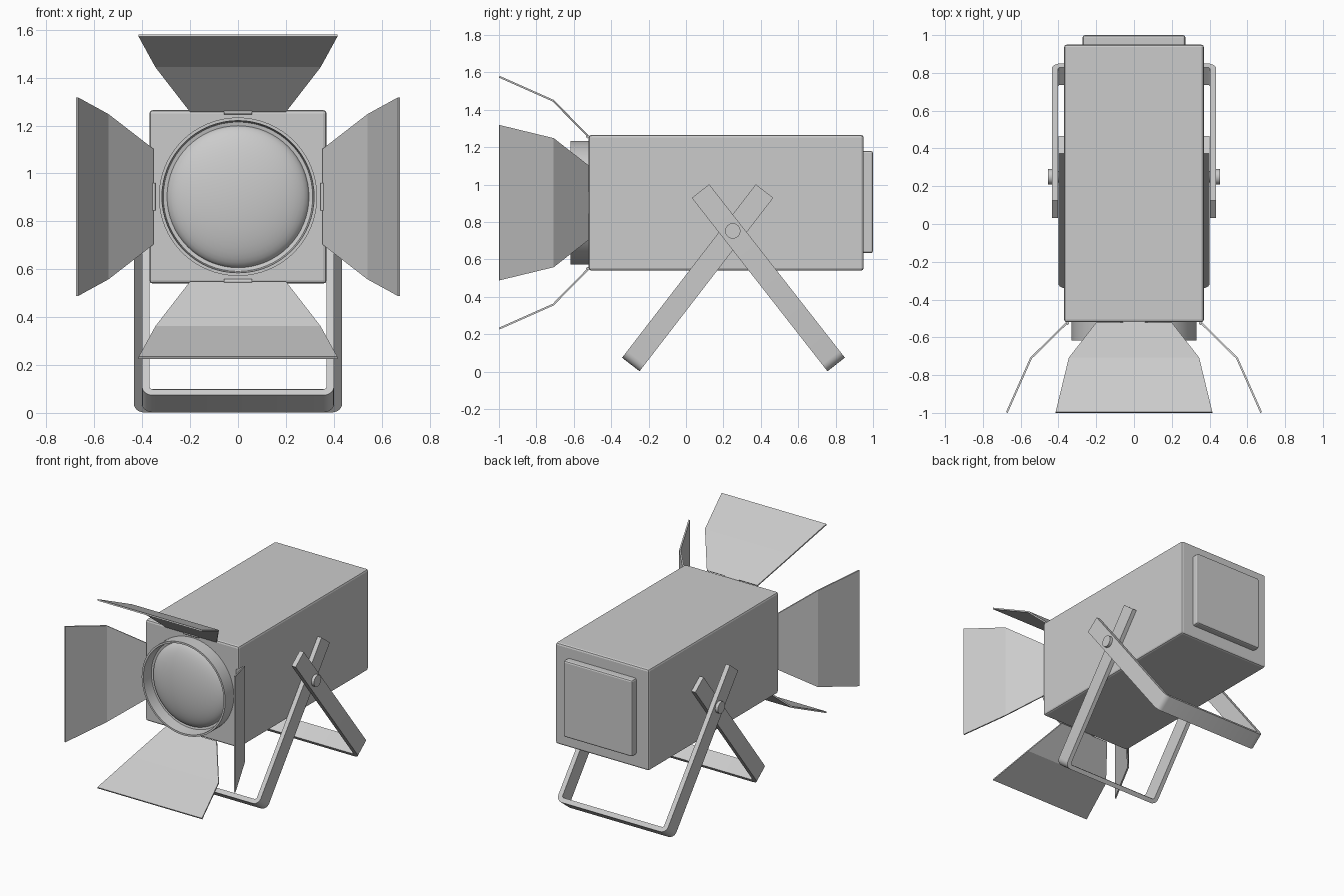
import bpy, bmesh, math
from mathutils import Matrix, Vector

if "Cube" in bpy.data.objects:
    bpy.data.objects.remove(bpy.data.objects["Cube"])

CZ = 0.903  # height of the optical axis


def finish(bm, name, smooth=False):
    bmesh.ops.recalc_face_normals(bm, faces=bm.faces)
    me = bpy.data.meshes.new(name)
    bm.to_mesh(me)
    bm.free()
    ob = bpy.data.objects.new(name, me)
    bpy.context.collection.objects.link(ob)
    if smooth:
        bpy.ops.object.select_all(action='DESELECT')
        ob.select_set(True)
        bpy.context.view_layer.objects.active = ob
        bpy.ops.object.shade_smooth_by_angle(angle=math.radians(35))
    return ob


def box(name, lo, hi, bevel):
    bm = bmesh.new()
    bmesh.ops.create_cube(bm, size=1)
    for v in bm.verts:
        v.co = [lo[i] + (v.co[i] + 0.5) * (hi[i] - lo[i]) for i in range(3)]
    ob = finish(bm, name)
    m = ob.modifiers.new("bevel", 'BEVEL')
    m.width, m.segments = bevel, 2
    return ob


def lathe(name, profile, n=64):
    """Revolve (radius, y) points around the optical axis."""
    bm = bmesh.new()
    vs = [bm.verts.new((r, y, CZ)) for r, y in profile]
    es = [bm.edges.new(p) for p in zip(vs, vs[1:])]
    bmesh.ops.spin(bm, geom=vs + es, cent=(0, 0, CZ), axis=(0, 1, 0),
                   angle=math.tau, steps=n, use_duplicate=False)
    bmesh.ops.remove_doubles(bm, verts=bm.verts, dist=1e-4)
    return finish(bm, name, True)


def rod(name, centre, radius, length, sides, smooth=True, bevel=0):
    """Cylinder along x."""
    bm = bmesh.new()
    bmesh.ops.create_cone(bm, cap_ends=True, segments=sides, radius1=radius, radius2=radius,
                          depth=length, matrix=Matrix.Translation(centre) @ Matrix.Rotation(math.pi / 2, 4, 'Y'))
    return finish(bm, name, smooth)


def spin_about_axis(ob, k):
    t = Matrix.Translation((0, 0, CZ))
    ob.matrix_world = t @ Matrix.Rotation(k * math.pi / 2, 4, 'Y') @ t.inverted()


# Housing and rear cover
box("housing", (-0.37, -0.52, 0.54), (0.37, 0.95, 1.265), 0.014)
box("rear_cover", (-0.272, 0.93, 0.633), (0.272, 1.0, 1.18), 0.012)

# Lens ring and domed lens
lathe("lens_ring", [(0.331, -0.51), (0.331, -0.617), (0.318, -0.617), (0.312, -0.535), (0.29, -0.53)])
lathe("lens", [(0.298 * math.cos(a), -0.525 - 0.085 * math.sin(a))
               for a in [i * math.pi / 24 for i in range(13)]])

# Four folded barn doors with hinge pins
fold = [(0.2, -0.525, 0.357), (0.345, -0.71, 0.545), (0.415, -0.998, 0.673)]
for k, side in enumerate(("top", "right", "bottom", "left")):
    bm = bmesh.new()
    rows = [[bm.verts.new((s * w, y, CZ + r)) for s in (-1, 1)] for w, y, r in fold]
    for a, b in zip(rows, rows[1:]):
        bm.faces.new((a[0], a[1], b[1], b[0]))
    door = finish(bm, side + "_barn_door")
    m = door.modifiers.new("thickness", 'SOLIDIFY')
    m.thickness, m.offset = 0.01, 0
    spin_about_axis(door, k)
    pin = rod(side + "_hinge", (0, -0.525, CZ + 0.353), 0.009, 0.115, 12)
    spin_about_axis(pin, k)


def bracket(name, top, foot, half, thick, width=0.118, radius=0.045):
    """U-shaped flat strap; top and foot are (y, z) ends of its arm centre line."""
    up = Vector((0, top[0] - foot[0], top[1] - foot[1]))
    length = up.length
    up.normalize()
    across = Vector((1, 0, 0)).cross(up)
    base = Vector((0, foot[0], foot[1]))
    # pairs of outer and inner outline points in (x, height)
    pairs = [((-half, length), (-half + thick, length))]
    for cx, start in ((-1, math.pi), (1, 1.5 * math.pi)):
        c = Vector((cx * (half - radius), radius))
        for i in range(6):
            a = start + i * math.pi / 10
            d = Vector((math.cos(a), math.sin(a)))
            pairs.append((c + d * radius, c + d * (radius - thick)))
    pairs.append(((half, length), (half - thick, length)))
    bm = bmesh.new()
    rings = []
    for o, i in pairs:
        rings.append([bm.verts.new(Vector((p[0], 0, 0)) + base + up * p[1] + across * s * width / 2)
                      for p, s in ((o, -1), (o, 1), (i, 1), (i, -1))])
    for a, b in zip(rings, rings[1:]):
        for j in range(4):
            n = (j + 1) % 4
            bm.faces.new((a[j], a[n], b[n], b[j]))
    bm.faces.new(rings[0])
    bm.faces.new(rings[-1])
    return finish(bm, name, True)


# Crossed stand brackets: the rear one sits outside the front one
bracket("front_bracket", (0.42, 0.965), (-0.295, 0.038), 0.401, 0.031)
bracket("rear_bracket", (0.0775, 0.965), (0.803, 0.038), 0.435, 0.033)

# Pivot bolts
for s, side in ((-1, "left"), (1, "right")):
    rod(side + "_pivot_bolt", (s * 0.405, 0.25, 0.752), 0.03, 0.08, 24)
    rod(side + "_pivot_knob", (s * 0.443, 0.25, 0.752), 0.041, 0.026, 24)
